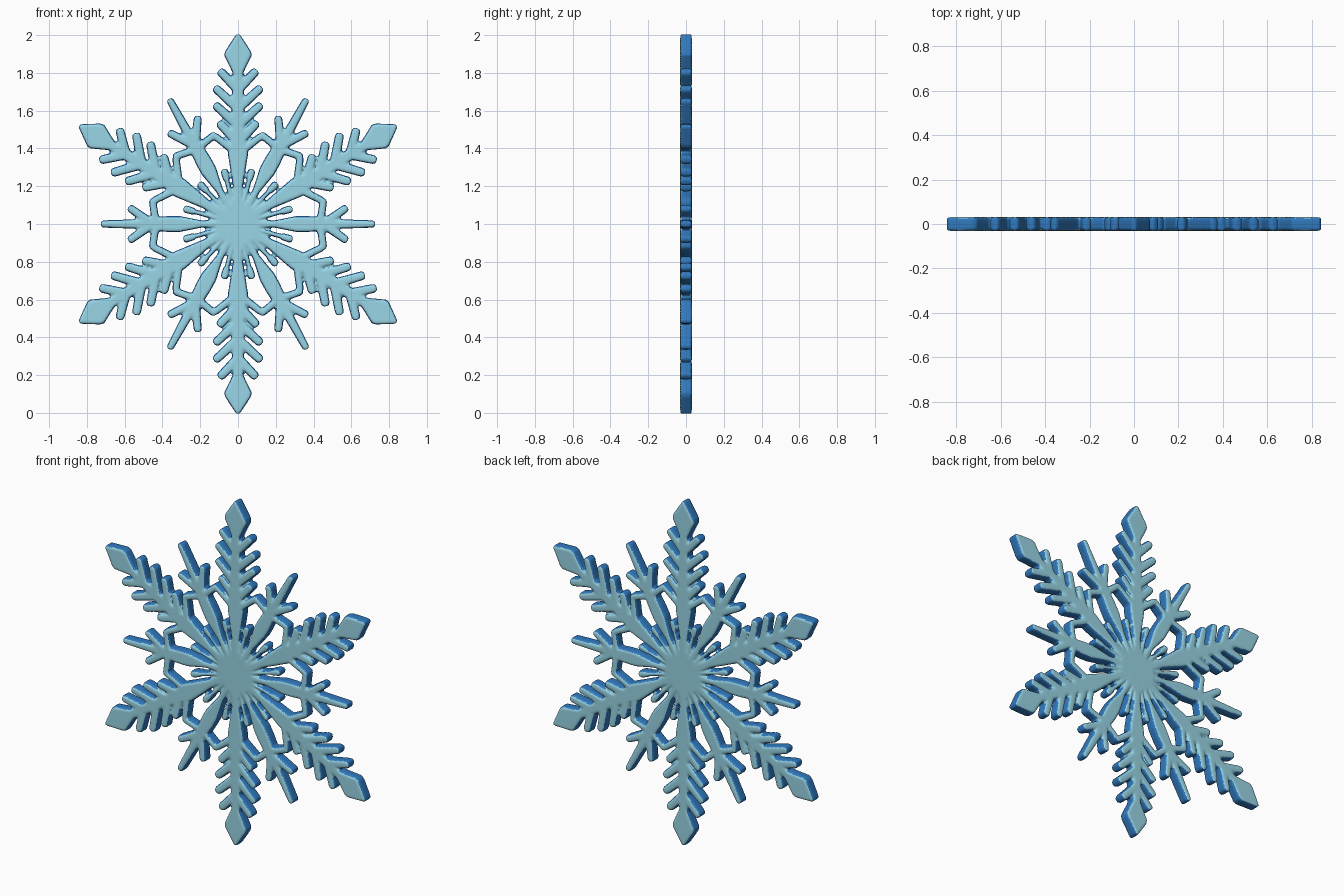
import bpy
import bmesh
import math
from mathutils import Vector

if "Cube" in bpy.data.objects:
    bpy.data.objects.remove(bpy.data.objects["Cube"], do_unlink=True)

HALF = 0.0305     # half thickness of the plate
ROUND = 0.009     # softened rim


def material(name, rgb):
    m = bpy.data.materials.new(name)
    m.use_nodes = True
    col = (*rgb, 1)
    m.diffuse_color = col
    m.node_tree.nodes["Principled BSDF"].inputs["Base Color"].default_value = col
    return m


ice = material("pale ice blue", (0.32, 0.67, 0.79))
edge = material("deep edge blue", (0.03, 0.19, 0.51))

bm = bmesh.new()


def blade(start, end, profile):
    """Flat rimmed plate along start-end; profile is (distance, half width)."""
    along = (end - start).normalized()
    side = Vector((-along.y, along.x))
    rings = []
    for y, inset in ((-HALF, ROUND), (ROUND - HALF, 0), (HALF - ROUND, 0), (HALF, ROUND)):
        prof = [(d, max(w - inset, 0.003)) for d, w in profile]
        outline = prof + [(d, -w) for d, w in reversed(prof)]
        ring = []
        for d, w in outline:
            c = start + along * d + side * w
            ring.append(bm.verts.new((c.x, y, c.y)))
        rings.append(ring)
    faces = [bm.faces.new(rings[0]), bm.faces.new(rings[-1])]
    n = len(rings[0])
    for a, b in zip(rings, rings[1:]):
        for i in range(n):
            j = (i + 1) % n
            faces.append(bm.faces.new((a[i], a[j], b[j], b[i])))
    bmesh.ops.recalc_face_normals(bm, faces=faces)


def rod(start, end, w0, w1):
    """Tapered twig with rounded ends."""
    length = (end - start).length
    blade(start, end, [(-w0 * 0.7, w0 * 0.5), (0, w0), (length - w1 * 0.7, w1),
                       (length - w1 * 0.2, w1 * 0.8), (length, w1 * 0.4)])


def polar(r, degrees):
    a = math.radians(degrees)
    return Vector((r * math.cos(a), r * math.sin(a)))


def on_arm(degrees, scale, along, off=0.0):
    """Point at a distance along an arm and an offset to its side."""
    return polar(along * scale, degrees) + polar(off, degrees + 90)


MAIN_STEM = [(0, 0.04), (0.12, 0.028), (0.20, 0.026), (0.30, 0.042), (0.37, 0.053),
             (0.43, 0.045), (0.52, 0.036), (0.80, 0.028), (0.83, 0.042),
             (0.893, 0.073), (0.915, 0.068), (1.004, 0.009)]
MINOR_STEM = [(0, 0.04), (0.12, 0.022), (0.20, 0.019), (0.32, 0.042), (0.38, 0.042),
              (0.46, 0.036), (0.52, 0.026), (0.74, 0.019), (0.752, 0.012)]
# twigs: base distance, tip distance, tip offset
TWIGS = [(0.71, 0.815, 0.100), (0.61, 0.725, 0.125), (0.52, 0.635, 0.125), (0.43, 0.54, 0.104)]
# arms: direction, length
MAIN = [(31.8, 0.983), (90, 1.0), (148.2, 0.983), (211.8, 0.983), (270, 1.0), (328.2, 0.983)]
MINOR = [(0, 0.965), (61.2, 1.005), (118.8, 1.005), (180, 0.965), (241.2, 1.005), (298.8, 1.005)]

for ang, size in MAIN:
    # long arm with its diamond tip
    blade(Vector((0, 0)), polar(1, ang), [(d * size, w) for d, w in MAIN_STEM])
    for s in (-1, 1):
        for base, tip, off in TWIGS:
            rod(on_arm(ang, size, base), on_arm(ang, size, tip, s * off), 0.026, 0.023)

for ang, size in MINOR:
    # short arm with its fork
    blade(Vector((0, 0)), polar(1, ang), [(d * size, w) for d, w in MINOR_STEM])
    for s in (-1, 1):
        rod(on_arm(ang, size, 0.47), on_arm(ang, size, 0.60, s * 0.09), 0.025, 0.021)

for k in range(6):
    for (m_ang, m_size), (n_ang, n_size) in ((MAIN[k], MINOR[k]),
                                             (MAIN[k], MINOR[(k + 1) % 6])):
        gap = (n_ang - m_ang + 180) % 360 - 180
        # angled link between neighbouring arms
        corner = polar(0.485 * n_size, m_ang + gap * 0.53)
        rod(on_arm(m_ang, m_size, 0.37), corner, 0.021, 0.019)
        rod(corner, on_arm(n_ang, n_size, 0.45), 0.019, 0.021)
        # inner spoke with a knob
        mid = m_ang + gap * 0.5
        rod(polar(0.02, mid), polar(0.26, mid), 0.013, 0.012)
        rod(polar(0.245, mid), polar(0.30, mid), 0.018, 0.020)

# central hub
hub = [(0.115 - 0.115 * math.cos(math.pi * i / 12),
        0.115 * math.sin(math.pi * i / 12) + 0.002) for i in range(13)]
blade(Vector((-0.115, 0)), Vector((0.115, 0)), hub)

bmesh.ops.translate(bm, verts=bm.verts, vec=(0, 0, 1))
raw = bpy.data.meshes.new("snowflake_parts")
bm.to_mesh(raw)
bm.free()
flake = bpy.data.objects.new("snowflake", raw)
bpy.context.scene.collection.objects.link(flake)

# fuse all parts into one softly rounded body
fuse = flake.modifiers.new("fuse", "REMESH")
fuse.mode = "VOXEL"
fuse.voxel_size = 0.0065
soften = flake.modifiers.new("soften", "SMOOTH")
soften.factor = 0.5
soften.iterations = 2
dg = bpy.context.evaluated_depsgraph_get()
mesh = bpy.data.meshes.new_from_object(flake.evaluated_get(dg))
flake.modifiers.clear()
flake.data = mesh
mesh.name = "snowflake"

# pale front and back, deep blue around the rim
mesh.materials.clear()
mesh.materials.append(ice)
mesh.materials.append(edge)
for f in mesh.polygons:
    f.material_index = 0 if abs(f.normal.y) > 0.72 else 1

bpy.ops.object.select_all(action="DESELECT")
flake.select_set(True)
bpy.context.view_layer.objects.active = flake
bpy.ops.object.shade_smooth_by_angle(angle=math.radians(50))
